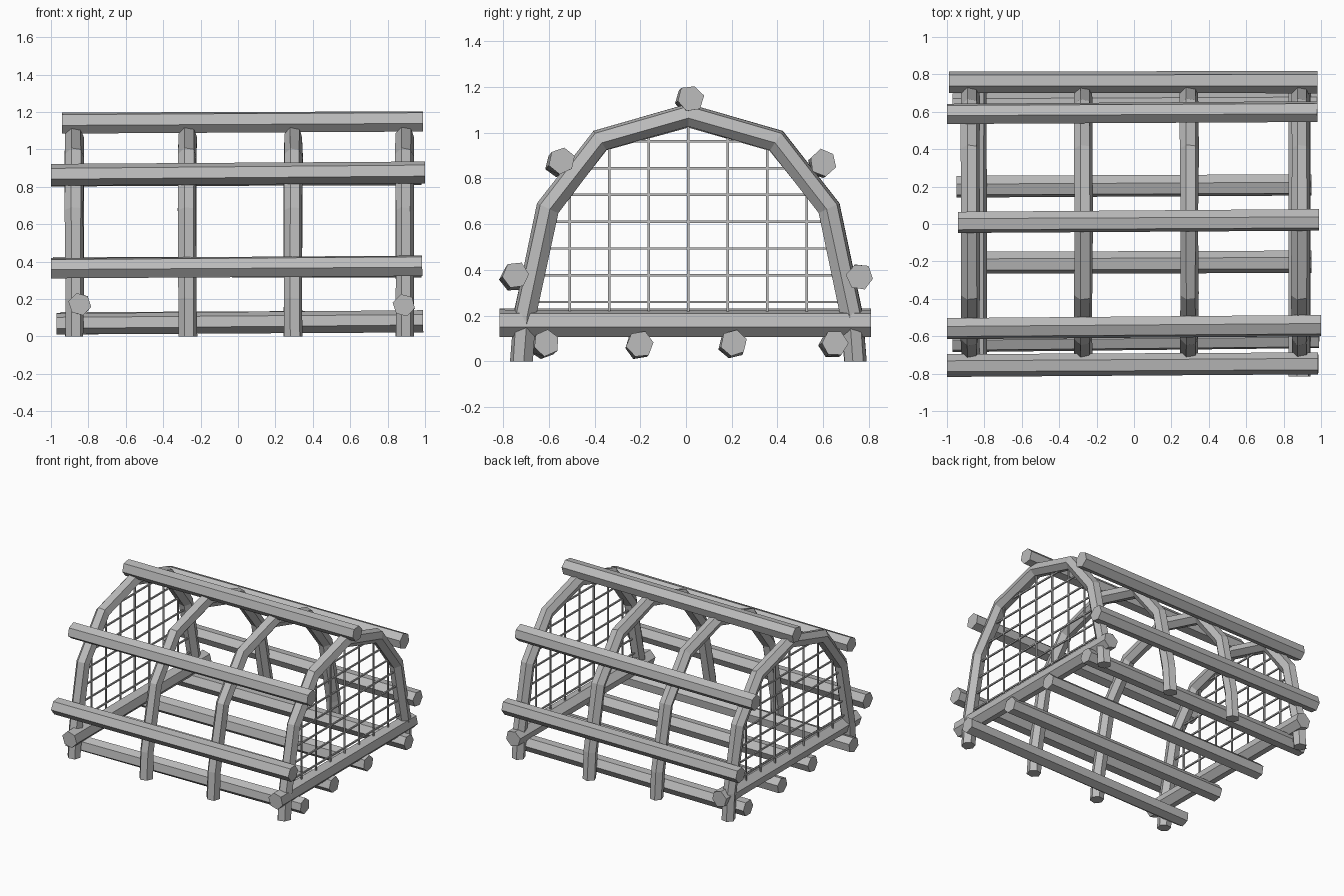
import bpy, bmesh, math, random
from mathutils import Vector

random.seed(4)
if "Cube" in bpy.data.objects:
    bpy.data.objects.remove(bpy.data.objects["Cube"])


def make_material(name, color):
    mat = bpy.data.materials.new(name)
    mat.use_nodes = True
    mat.diffuse_color = color
    mat.node_tree.nodes["Principled BSDF"].inputs["Base Color"].default_value = color
    return mat


wood = make_material("weathered_grey", (0.5, 0.5, 0.5, 1))


def sweep(bm, path, side, radius, sides=6, spin=0.0, rough=0.0):
    """Closed, mitred bar along a path whose sections all contain the side axis."""
    path = [Vector(p) for p in path]
    side = Vector(side)
    rings = []
    for i, p in enumerate(path):
        before = (p - path[max(i - 1, 0)]).normalized()
        after = (path[min(i + 1, len(path) - 1)] - p).normalized()
        tangent = (before + after).normalized()
        stretch = 1 / max(tangent.dot(after if after.length else before), 0.5)
        across = tangent.cross(side).normalized() * stretch
        ring = []
        for k in range(sides):
            a = spin + math.tau * k / sides
            r = radius * (1 + random.uniform(-rough, rough))
            ring.append(bm.verts.new(p + (side * math.cos(a) + across * math.sin(a)) * r))
        rings.append(ring)
    for a, b in zip(rings, rings[1:]):
        for k in range(sides):
            n = (k + 1) % sides
            bm.faces.new((a[k], a[n], b[n], b[k]))
    bm.faces.new(rings[0][::-1])
    bm.faces.new(rings[-1])


def finish(bm, name):
    bmesh.ops.recalc_face_normals(bm, faces=bm.faces)
    mesh = bpy.data.meshes.new(name)
    bm.to_mesh(mesh)
    bm.free()
    mesh.materials.append(wood)
    obj = bpy.data.objects.new(name, mesh)
    bpy.context.collection.objects.link(obj)
    return obj


# Bent hoops, each a polygonal arch standing on the ground
half = [(0.73, 0), (0.715, 0.2), (0.615, 0.67), (0.385, 0.965)]
arch = [(0.01 - y, z) for y, z in half] + [(0.01, 1.075)] + [(0.01 + y, z) for y, z in half[::-1]]
hoops = {"right_end_hoop": -0.875, "right_middle_hoop": -0.27,
         "left_middle_hoop": 0.295, "left_end_hoop": 0.89}
for name, x in hoops.items():
    bm = bmesh.new()
    sweep(bm, [(x, y, z) for y, z in arch], (1, 0, 0), 0.05, spin=0.2, rough=0.07)
    for v in bm.verts:
        if v.co.z < 0.05:
            v.co.z = 0
    finish(bm, name)

# Lengthwise slats: name, start x, end x, y, z, rise, spin
slats = [
    ("ridge_slat", -0.94, 0.99, 0.015, 1.145, 0.005, 0.2),
    ("front_upper_slat", -1.0, 1.0, -0.55, 0.87, 0.008, 0.35),
    ("back_upper_slat", -1.0, 0.98, 0.595, 0.865, 0.005, 0.7),
    ("front_lower_slat", -1.0, 0.985, -0.75, 0.37, 0.006, 0.1),
    ("back_lower_slat", -0.99, 0.98, 0.76, 0.37, 0.0, 0.9),
    ("front_floor_slat", -0.97, 0.99, -0.62, 0.075, 0.008, 0.4),
    ("front_inner_floor_slat", -0.92, 0.95, -0.205, 0.07, 0.004, 0.15),
    ("back_inner_floor_slat", -0.95, 0.95, 0.205, 0.075, 0.005, 0.3),
    ("back_floor_slat", -0.97, 0.98, 0.645, 0.075, 0.005, 0.0),
]
for name, x0, x1, y, z, rise, spin in slats:
    bm = bmesh.new()
    sweep(bm, [(x0, y - rise, z - rise), (x1, y + rise, z + rise)],
          (0, 1, 0), 0.059, spin=spin, rough=0.06)
    finish(bm, name)

# Cross bars tying the feet of the end hoops
for name, x, z in (("right_cross_bar", -0.845, 0.172), ("left_cross_bar", 0.888, 0.165)):
    bm = bmesh.new()
    sweep(bm, [(x, -0.815, z), (x, 0.81, z)], (1, 0, 0), 0.061, spin=0.25, rough=0.05)
    finish(bm, name)


def hoop_height(y):
    for (ya, za), (yb, zb) in zip(arch, arch[1:]):
        if ya <= y <= yb:
            return za + (zb - za) * (y - ya) / (yb - ya)
    return 0


def hoop_reach(z):
    for (ya, za), (yb, zb) in zip(half, half[1:]):
        if za <= z <= zb:
            return ya + (yb - ya) * (z - za) / (zb - za)
    return half[-1][0]


# Wire netting filling both end hoops
for name, x in (("right_end_netting", -0.875), ("left_end_netting", 0.89)):
    bm = bmesh.new()
    for i in range(-3, 4):
        y = 0.01 + 0.173 * i
        sweep(bm, [(x, y, 0.17), (x, y, hoop_height(y))], (1, 0, 0), 0.0075, 4, math.pi / 4)
    for i in range(7):
        z = 0.26 + 0.117 * i
        w = hoop_reach(z)
        sweep(bm, [(x, 0.01 - w, z), (x, 0.01 + w, z)], (1, 0, 0), 0.0075, 4, math.pi / 4)
    finish(bm, name)
